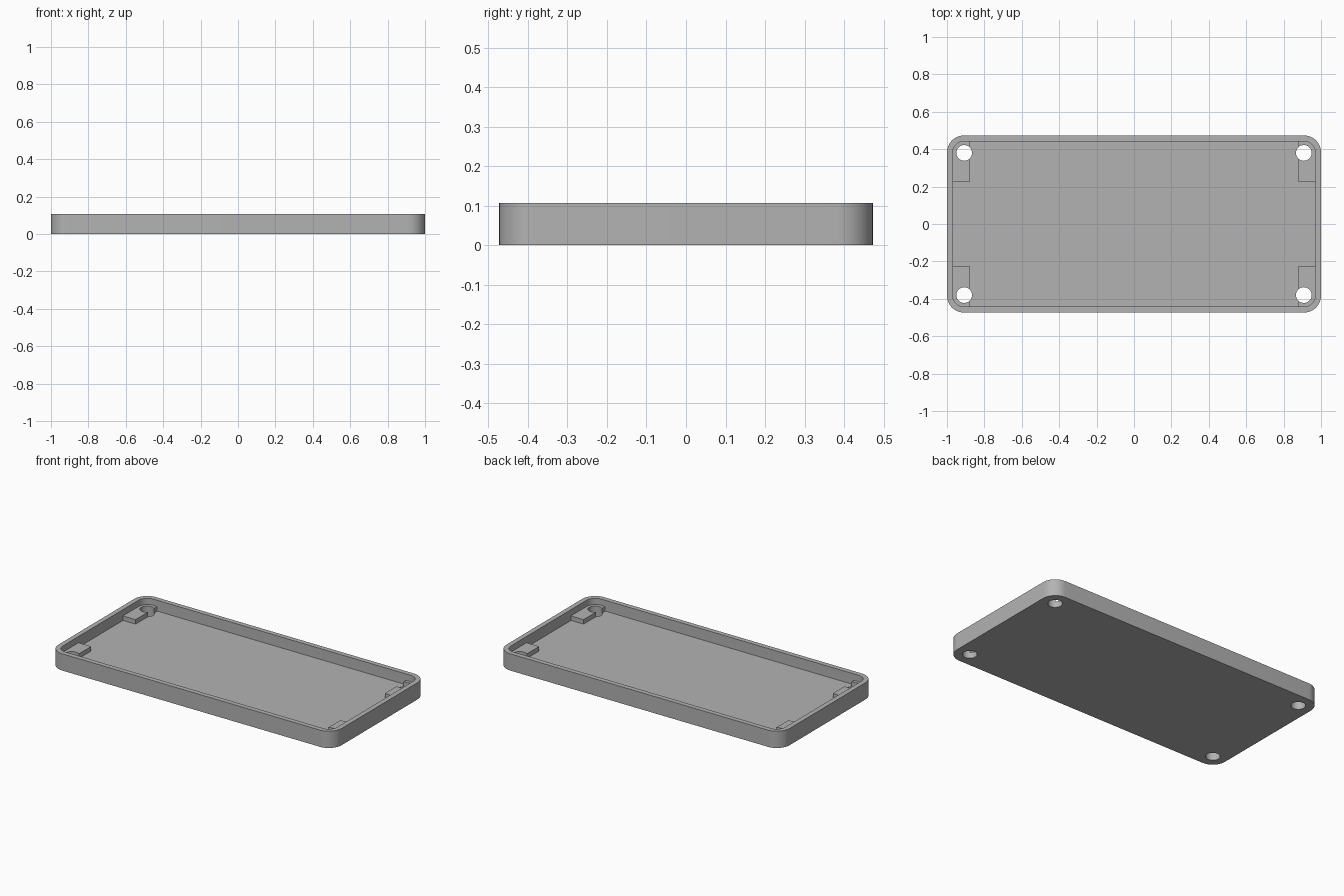
import bpy, bmesh
from math import sin, cos, pi, radians

cube = bpy.data.objects.get("Cube")
if cube:
    bpy.data.objects.remove(cube, do_unlink=True)

HALF_X, HALF_Y, HEIGHT = 1.0, 0.473, 0.107
WALL, FLOOR, PAD_TOP = 0.031, 0.038, 0.067
RADIUS = 0.09
HOLE_X, HOLE_Y, HOLE_R = 0.908, 0.38, 0.042
CORNERS = [(1, 1), (-1, 1), (-1, -1), (1, -1)]

grey = bpy.data.materials.new("plain grey")
grey.use_nodes = True
colour = (0.45, 0.45, 0.45, 1)
grey.diffuse_color = colour
grey.node_tree.nodes["Principled BSDF"].inputs["Base Color"].default_value = colour


def prism(name, outline, z0, z1):
    """Extrude a counter-clockwise outline from z0 to z1."""
    bm = bmesh.new()
    base = bm.faces.new([bm.verts.new((x, y, z0)) for x, y in outline])
    top = bmesh.ops.extrude_face_region(bm, geom=[base])["geom"]
    for v in top:
        if isinstance(v, bmesh.types.BMVert):
            v.co.z = z1
    bmesh.ops.recalc_face_normals(bm, faces=bm.faces)
    mesh = bpy.data.meshes.new(name)
    bm.to_mesh(mesh)
    bm.free()
    mesh.materials.append(grey)
    obj = bpy.data.objects.new(name, mesh)
    bpy.context.collection.objects.link(obj)
    return obj


def rounded(hx, hy, r, steps=12):
    """Outline of a rectangle with rounded corners."""
    pts = []
    for q, (sx, sy) in enumerate(CORNERS):
        for i in range(steps + 1):
            a = (q + i / steps) * pi / 2
            pts.append((sx * (hx - r) + r * cos(a), sy * (hy - r) + r * sin(a)))
    return pts


def circle(cx, cy, r, n=40):
    return [(cx + r * cos(2 * pi * i / n), cy + r * sin(2 * pi * i / n)) for i in range(n)]


def combine(target, tool, operation):
    """Apply a boolean and delete the tool."""
    tool.hide_render = True
    mod = target.modifiers.new(operation.lower(), "BOOLEAN")
    mod.operation, mod.solver, mod.object = operation, "EXACT", tool
    bpy.context.view_layer.objects.active = target
    bpy.ops.object.modifier_apply(modifier=mod.name)
    bpy.data.objects.remove(tool, do_unlink=True)


# Tray shell with a hollow interior
tray = prism("tray", rounded(HALF_X, HALF_Y, RADIUS), 0, HEIGHT)
cavity = prism("cavity_cutter", rounded(HALF_X - WALL, HALF_Y - WALL, RADIUS - WALL),
               FLOOR, HEIGHT + 0.1)
combine(tray, cavity, "DIFFERENCE")

# Raised corner pads, merged into walls and floor
for sx, sy in CORNERS:
    xs = sorted((sx * 0.88, sx * 0.972))
    ys = sorted((sy * 0.224, sy * 0.444))
    outline = [(xs[0], ys[0]), (xs[1], ys[0]), (xs[1], ys[1]), (xs[0], ys[1])]
    combine(tray, prism("corner_pad", outline, FLOOR - 0.01, PAD_TOP), "UNION")

# Screw holes through pads and floor
for sx, sy in CORNERS:
    hole = prism("hole_cutter", circle(sx * HOLE_X, sy * HOLE_Y, HOLE_R), -0.1, HEIGHT + 0.1)
    combine(tray, hole, "DIFFERENCE")

# Smooth the rounded walls, keep edges crisp
bpy.ops.object.select_all(action="DESELECT")
tray.select_set(True)
bpy.context.view_layer.objects.active = tray
bpy.ops.object.shade_smooth_by_angle(angle=radians(30))
